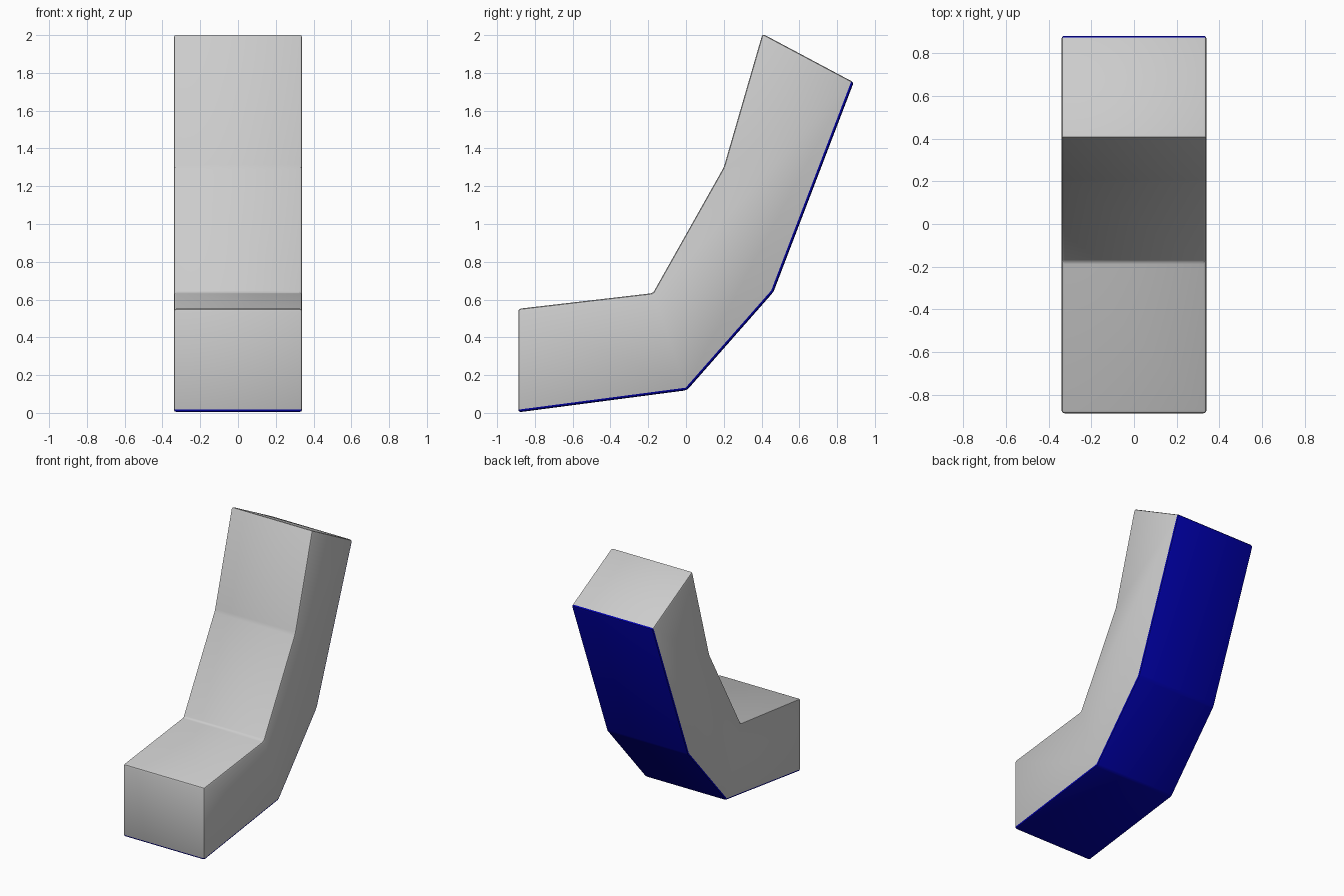
import bpy, bmesh
from mathutils import Vector
from mathutils.geometry import intersect_point_line

if "Cube" in bpy.data.objects:
    bpy.data.objects.remove(bpy.data.objects["Cube"])

HALF = 0.34
BEVEL = 0.014
# side profile (y, z): underside front to back, then upper side back to front
under = [(-0.888, 0.003), (0.005, 0.12), (0.463, 0.64), (0.888, 1.75)]
upper = [(0.405, 2.007), (0.2, 1.3), (-0.175, 0.634), (-0.888, 0.551)]

# bent seat block: extruded profile with small bevels
bm = bmesh.new()
face = bm.faces.new([bm.verts.new((-HALF, y, z)) for y, z in under + upper])
ext = bmesh.ops.extrude_face_region(bm, geom=[face])
moved = [v for v in ext["geom"] if isinstance(v, bmesh.types.BMVert)]
bmesh.ops.translate(bm, verts=moved, vec=(2 * HALF, 0, 0))
bmesh.ops.recalc_face_normals(bm, faces=bm.faces[:])
bmesh.ops.bevel(bm, geom=bm.edges[:], offset=BEVEL, segments=2, profile=0.5,
                affect='EDGES', clamp_overlap=True)


# blue underside and back, including their bevelled borders
def under_distance(c):
    p = Vector((0, c.y, c.z))
    best = 9.0
    for a, b in zip(under, under[1:]):
        a, b = Vector((0, *a)), Vector((0, *b))
        q, t = intersect_point_line(p, a, b)
        q = a + (b - a) * min(max(t, 0), 1)
        best = min(best, (p - q).length)
    return best


for f in bm.faces:
    f.material_index = int(under_distance(f.calc_center_median()) < 0.012)

mesh = bpy.data.meshes.new("bent_seat")
bm.to_mesh(mesh)
bm.free()
seat = bpy.data.objects.new("bent_seat", mesh)
bpy.context.collection.objects.link(seat)

grey = bpy.data.materials.new("grey")
blue = bpy.data.materials.new("blue")
blue.diffuse_color = (0.0, 0.0, 0.4, 1)
blue.use_nodes = True
blue.node_tree.nodes["Principled BSDF"].inputs["Base Color"].default_value = blue.diffuse_color
grey.diffuse_color = (0.8, 0.8, 0.8, 1)
grey.use_nodes = True
grey.node_tree.nodes["Principled BSDF"].inputs["Base Color"].default_value = grey.diffuse_color
mesh.materials.append(grey)
mesh.materials.append(blue)

# soft bevels, crisp corners
bpy.context.view_layer.objects.active = seat
seat.select_set(True)
bpy.ops.object.shade_smooth_by_angle(angle=0.5)
